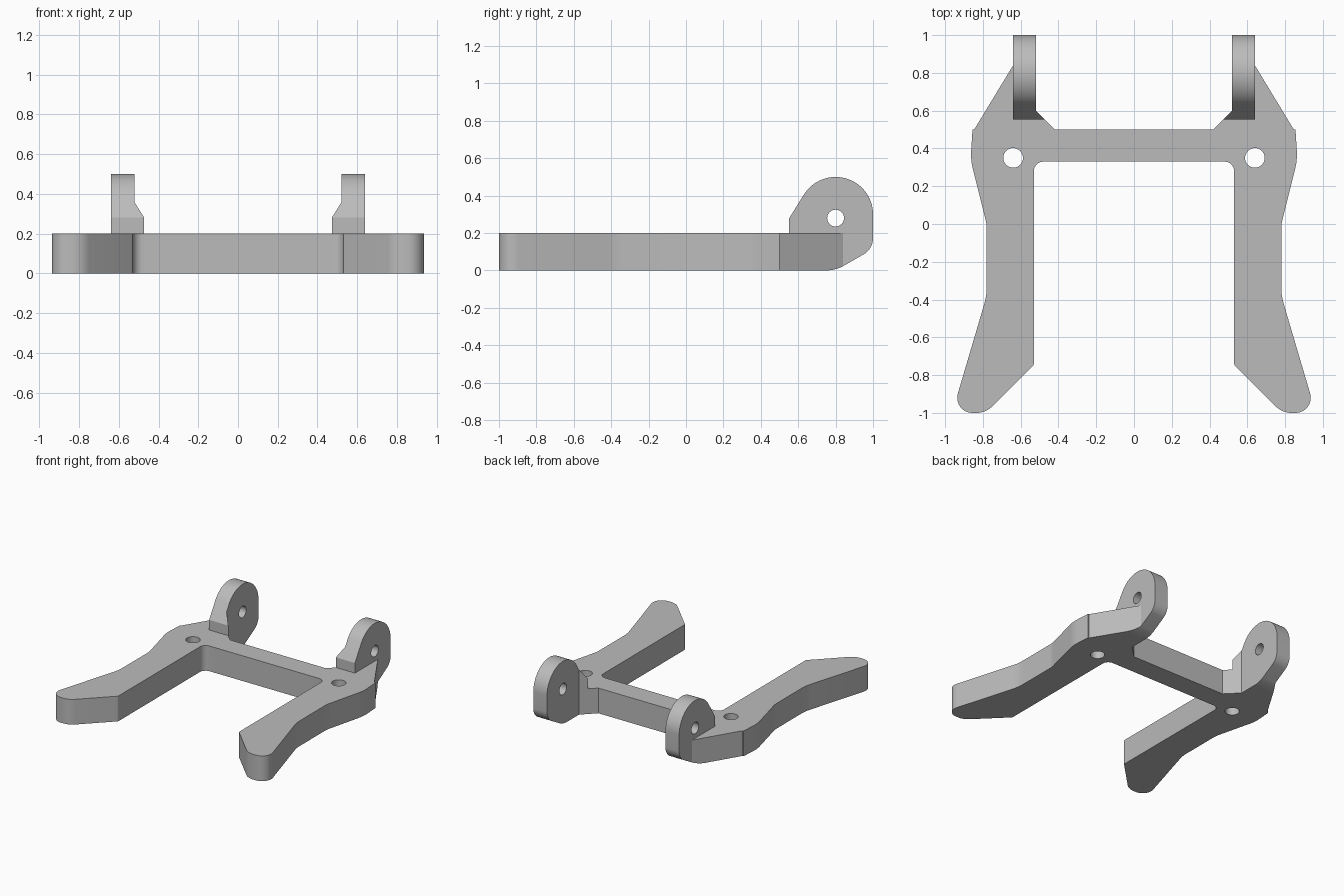
import bpy, bmesh, math
from mathutils import Vector

cube = bpy.data.objects.get("Cube")
if cube:
    bpy.data.objects.remove(cube, do_unlink=True)

grey = bpy.data.materials.new("plain grey")
grey.use_nodes = True
grey.diffuse_color = (0.5, 0.5, 0.5, 1)
grey.node_tree.nodes["Principled BSDF"].inputs["Base Color"].default_value = (0.5, 0.5, 0.5, 1)


def rounded(corners, steps=8):
    """Outline from (u, v, radius) corners, each filleted by its radius."""
    out = []
    for i, (u, v, r) in enumerate(corners):
        p = Vector((u, v))
        if r == 0:
            out.append(p)
            continue
        a = (Vector(corners[i - 1][:2]) - p).normalized()
        b = (Vector(corners[(i + 1) % len(corners)][:2]) - p).normalized()
        half = a.angle(b) / 2
        centre = p + (a + b).normalized() * r / math.sin(half)
        start = p + a * r / math.tan(half) - centre
        end = p + b * r / math.tan(half) - centre
        sweep = start.angle(end)
        for k in range(steps + 1):
            t = k / steps
            out.append(centre + (start * math.sin((1 - t) * sweep)
                                 + end * math.sin(t * sweep)) / math.sin(sweep))
    return out


def circle(u, v, r, start=0, end=360, steps=32):
    angles = [math.radians(start + (end - start) * k / steps) for k in range(steps + (end - start < 360))]
    return [Vector((u + r * math.cos(a), v + r * math.sin(a))) for a in angles]


def add_mesh(name, bm):
    bmesh.ops.recalc_face_normals(bm, faces=bm.faces)
    mesh = bpy.data.meshes.new(name)
    bm.to_mesh(mesh)
    bm.free()
    mesh.materials.append(grey)
    obj = bpy.data.objects.new(name, mesh)
    bpy.context.collection.objects.link(obj)
    return obj


def prism(name, outline, low, high, axis):
    """Extrude an xy outline along z, or a yz outline along x."""
    place = (lambda p, w: (p.x, p.y, w)) if axis == "z" else (lambda p, w: (w, p.x, p.y))
    bm = bmesh.new()
    bottom = [bm.verts.new(place(p, low)) for p in outline]
    top = [bm.verts.new(place(p, high)) for p in outline]
    bm.faces.new(bottom)
    bm.faces.new(top)
    for i in range(len(outline)):
        bm.faces.new((bottom[i - 1], bottom[i], top[i], top[i - 1]))
    return add_mesh(name, bm)


def combine(target, tool, operation):
    mod = target.modifiers.new(operation.lower(), "BOOLEAN")
    mod.object, mod.operation, mod.solver = tool, operation, "EXACT"
    bpy.context.view_layer.objects.active = target
    bpy.ops.object.modifier_apply(modifier=mod.name)
    bpy.data.objects.remove(tool, do_unlink=True)


# Flat frame: half outline from the back edge round the leg to the crossbar
half = rounded([
    (0.42, 0.50, 0), (0.52, 0.60, 0), (0.56, 0.64, 0), (0.56, 0.80, 0),
    (0.64, 0.84, 0), (0.846, 0.50, 0), (0.855, 0.50, 0), (0.865, 0.34, 0.3),
    (0.78, 0.0, 0.2), (0.78, -0.38, 0.3), (0.963, -1.0, 0.08), (0.785, -1.0, 0.12),
    (0.53, -0.745, 0.02), (0.53, 0.33, 0.05), (0.40, 0.33, 0)])
frame = prism("hinge_frame", half + [Vector((-p.x, p.y)) for p in reversed(half)], 0, 0.2, "z")

# Bevelled underside at the back of the frame
wedge = rounded([(0.7, 0, 0), (0.8, 0, 0.2), (1, 0.115, 0), (1, -0.1, 0), (0.7, -0.1, 0)])
combine(frame, prism("bevel_cutter", wedge, -1, 1, "x"), "DIFFERENCE")

# Rounded hinge lug profile, side view
lug_profile = (rounded([(0.552, 0, 0), (0.8, 0, 0.2), (1, 0.115, 0.1), (1, 0.3, 0)])
               + circle(0.8, 0.3, 0.2, 0, 148)[1:] + [Vector((0.552, 0.28))])

for side, s in (("left", 1), ("right", -1)):
    lug = prism(side + "_lug", lug_profile, s * 0.52, s * 0.64, "x")
    # Triangular gusset on the inner face of the lug
    bm = bmesh.new()
    for x, y, top in ((0.472, 0.552, 0.28), (0.53, 0.552, 0.28), (0.53, 0.61, 0.373)):
        for z in (0.1, top):
            bm.verts.new((s * x, y, z))
    bmesh.ops.convex_hull(bm, input=bm.verts)
    combine(lug, add_mesh(side + "_gusset", bm), "UNION")
    combine(frame, lug, "UNION")
    # Hinge pin hole and vertical screw hole
    pin = prism("pin_cutter", circle(0.8, 0.28, 0.045), s * 0.4, s * 0.8, "x")
    combine(frame, pin, "DIFFERENCE")
    screw = prism("screw_cutter", circle(s * 0.64, 0.35, 0.052), -0.1, 0.3, "z")
    combine(frame, screw, "DIFFERENCE")

# Smooth curves, sharp edges
bpy.ops.object.select_all(action="DESELECT")
frame.select_set(True)
bpy.context.view_layer.objects.active = frame
bpy.ops.object.shade_smooth_by_angle(angle=math.radians(25))
